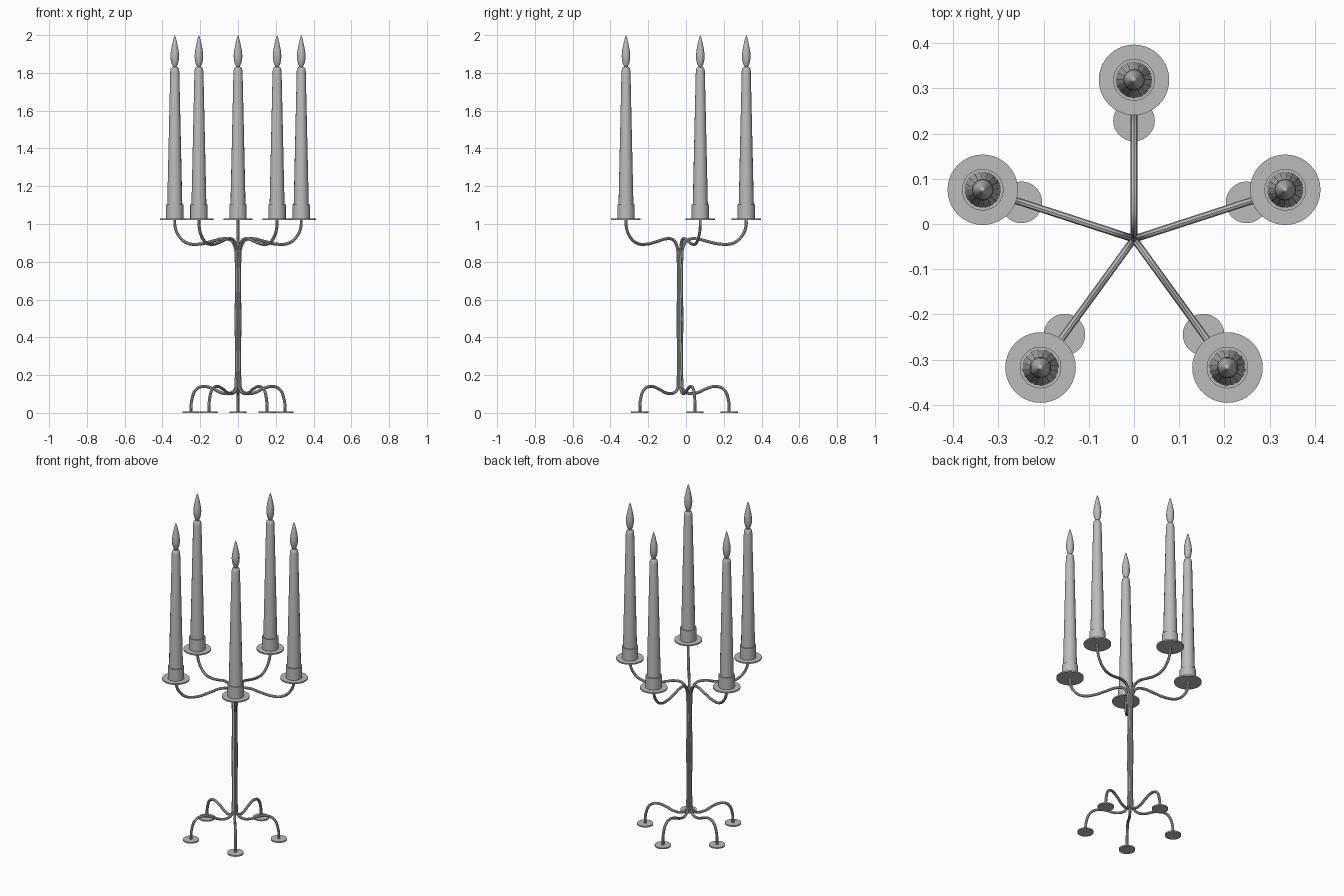
import bpy, bmesh, math

cube = bpy.data.objects.get("Cube")
if cube:
    bpy.data.objects.remove(cube, do_unlink=True)

grey = bpy.data.materials.new("plain_grey")
grey.use_nodes = True
COLOUR = (0.5, 0.5, 0.5, 1)
grey.diffuse_color = COLOUR
grey.node_tree.nodes["Principled BSDF"].inputs["Base Color"].default_value = COLOUR

BRANCHES = 5
CENTRE_Y = -0.033
ARM_R, FOOT_R = 0.352, 0.262


def place(mesh, name, index, radius):
    """Place one copy of a part on its spoke, measured from the stem axis."""
    angle = math.pi / 2 + index * math.tau / BRANCHES
    obj = bpy.data.objects.new(f"{name}_{index + 1}", mesh)
    obj.location = (radius * math.cos(angle), CENTRE_Y + radius * math.sin(angle), 0)
    obj.rotation_euler.z = angle
    bpy.context.collection.objects.link(obj)
    return obj


def lathe(name, profile, sides):
    """Turn a (radius, height) profile round z, closing both ends."""
    bm = bmesh.new()
    rings = []
    for r, z in profile:
        if r == 0:
            rings.append([bm.verts.new((0, 0, z))] * sides)
        else:
            rings.append([bm.verts.new((r * math.cos(k * math.tau / sides),
                                        r * math.sin(k * math.tau / sides), z))
                          for k in range(sides)])
    for low, high in zip(rings, rings[1:]):
        for k in range(sides):
            n = (k + 1) % sides
            corners = list(dict.fromkeys((low[k], low[n], high[n], high[k])))
            bm.faces.new(corners)
    for ring in (rings[0], rings[-1]):
        if ring[0] is not ring[1]:
            bm.faces.new(ring)
    bmesh.ops.recalc_face_normals(bm, faces=bm.faces)
    mesh = bpy.data.meshes.new(name)
    bm.to_mesh(mesh)
    bm.free()
    mesh.materials.append(grey)
    return mesh


def rod(name, points, thickness):
    """Sweep a round rod along a smooth path in the spoke plane."""
    curve = bpy.data.curves.new(name + "_path", "CURVE")
    curve.dimensions = "3D"
    curve.bevel_depth = thickness
    curve.bevel_resolution = 2
    curve.resolution_u = 6
    curve.use_fill_caps = True
    spline = curve.splines.new("BEZIER")
    spline.bezier_points.add(len(points) - 1)
    for bp, (r, z) in zip(spline.bezier_points, points):
        bp.co = (r, 0, z)
        bp.handle_left_type = bp.handle_right_type = "AUTO"
    helper = bpy.data.objects.new(name + "_path", curve)
    bpy.context.collection.objects.link(helper)
    depsgraph = bpy.context.evaluated_depsgraph_get()
    mesh = bpy.data.meshes.new_from_object(helper.evaluated_get(depsgraph))
    bpy.data.objects.remove(helper, do_unlink=True)
    mesh.name = name
    mesh.materials.clear()
    mesh.materials.append(grey)
    return mesh


# One rod per spoke: foot, rising stem, then arm up to the drip plate
rod_path = [(FOOT_R, 0.004), (0.257, 0.07), (0.232, 0.125), (0.19, 0.14),
            (0.14, 0.128), (0.09, 0.106), (0.045, 0.104), (0.017, 0.125),
            (0.011, 0.17), (0.011, 0.5), (0.011, 0.82), (0.018, 0.88),
            (0.04, 0.914), (0.085, 0.922), (0.15, 0.907), (0.22, 0.893),
            (0.285, 0.9), (0.33, 0.938), (0.35, 0.985), (ARM_R, 1.024)]

parts = [
    (rod("stem_rod", rod_path, 0.008), 0),
    (lathe("foot_pad", [(0.046, 0), (0.046, 0.008)], 32), FOOT_R),
    (lathe("drip_plate", [(0.078, 1.021), (0.078, 1.029)], 40), ARM_R),
    (lathe("candle_cup", [(0.046, 1.029), (0.046, 1.102)], 32), ARM_R),
    (lathe("candle", [(0.04, 1.1), (0.024, 1.808), (0.021, 1.824),
                      (0.014, 1.832), (0, 1.834)], 16), ARM_R),
    (lathe("flame", [(0, 1.828), (0.009, 1.832), (0.017, 1.848), (0.022, 1.872),
                     (0.023, 1.892), (0.02, 1.92), (0.013, 1.955),
                     (0.006, 1.985), (0, 2.0)], 16), ARM_R),
]

made = [place(mesh, mesh.name, i, radius)
        for mesh, radius in parts for i in range(BRANCHES)]

# Smooth round surfaces, keeping rims crisp
bpy.ops.object.select_all(action="DESELECT")
for obj in made:
    obj.select_set(True)
bpy.context.view_layer.objects.active = made[0]
bpy.ops.object.shade_smooth_by_angle(angle=math.radians(35))
